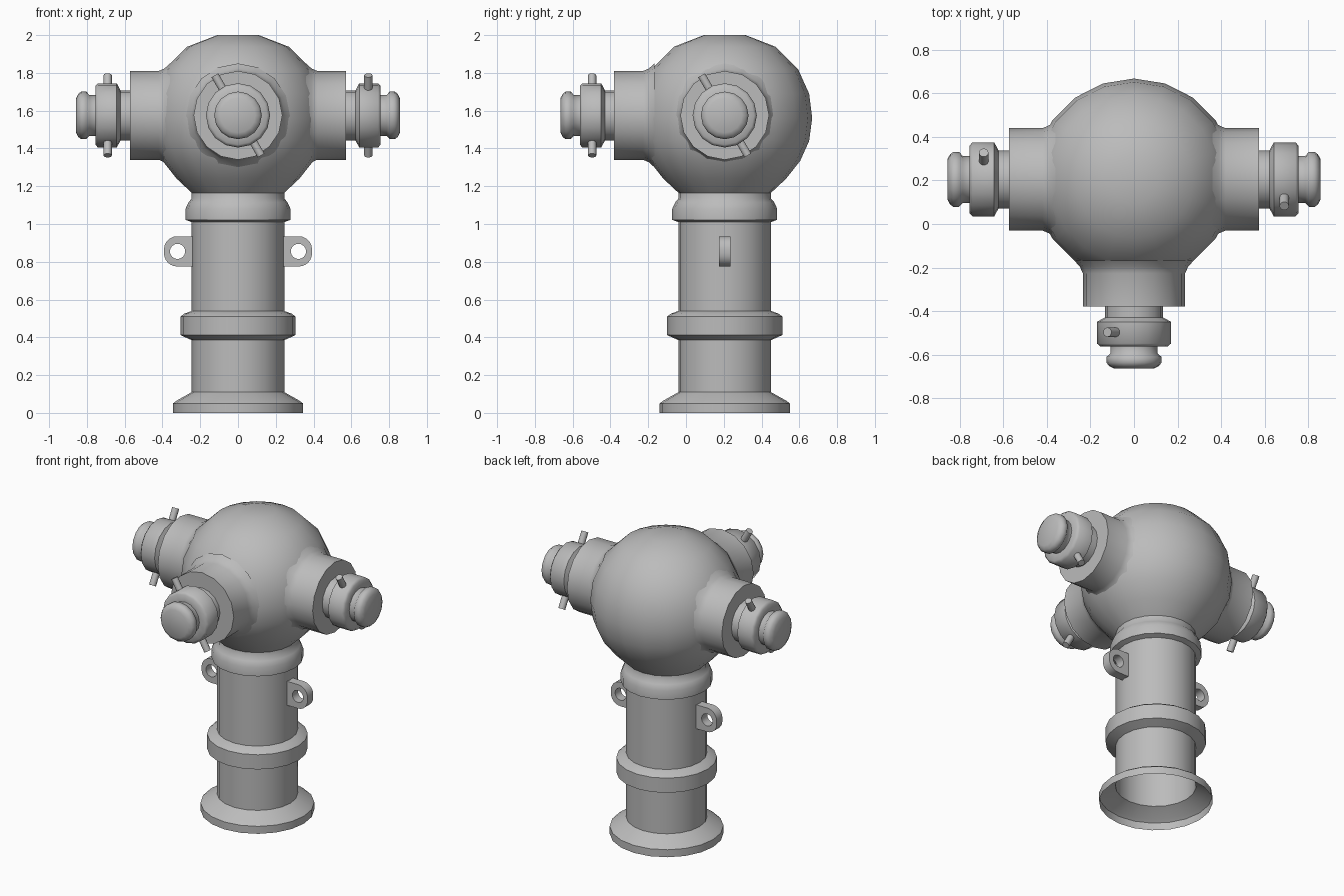
import bpy, bmesh, math
from mathutils import Matrix, Vector

cube = bpy.data.objects.get("Cube")
if cube:
    bpy.data.objects.remove(cube, do_unlink=True)

AXIS_Y = 0.205      # vertical axis of the body
PORT_Z = 1.575      # height of the port axes
UP = Vector((0, 0, 1))

metal = bpy.data.materials.new("grey metal")
metal.use_nodes = True
GREY = (0.5, 0.5, 0.5, 1)
metal.diffuse_color = GREY
metal.node_tree.nodes["Principled BSDF"].inputs["Base Color"].default_value = GREY


def smooth(obj):
    bpy.ops.object.select_all(action='DESELECT')
    obj.select_set(True)
    bpy.context.view_layer.objects.active = obj
    bpy.ops.object.shade_smooth_by_angle(angle=math.radians(50))


def finish(name, bm, matrix):
    bmesh.ops.remove_doubles(bm, verts=bm.verts, dist=0.0005)
    bmesh.ops.recalc_face_normals(bm, faces=bm.faces)
    mesh = bpy.data.meshes.new(name)
    bm.to_mesh(mesh)
    bm.free()
    mesh.materials.append(metal)
    obj = bpy.data.objects.new(name, mesh)
    bpy.context.collection.objects.link(obj)
    obj.matrix_world = matrix
    smooth(obj)
    return obj


def lathe(name, profile, sides, matrix):
    """Spin (radius, height) points around the local z axis."""
    bm = bmesh.new()
    verts = [bm.verts.new((r, 0, h)) for r, h in profile]
    edges = [bm.edges.new(pair) for pair in zip(verts, verts[1:])]
    bmesh.ops.spin(bm, geom=verts + edges, cent=(0, 0, 0), axis=UP,
                   angle=math.tau, steps=sides, use_merge=False)
    return finish(name, bm, matrix)


def rod(name, radius, length, direction, centre, frame):
    bm = bmesh.new()
    bmesh.ops.create_cone(bm, cap_ends=True, segments=10, radius1=radius,
                          radius2=radius, depth=length)
    turn = Vector(direction).to_track_quat('Z', 'Y').to_matrix().to_4x4()
    return finish(name, bm, frame @ Matrix.Translation(centre) @ turn)


body = Matrix.Translation((0, AXIS_Y, 0))

# Hollow column with flared foot and two raised bands
lathe("column", [(0.345, 0), (0.345, 0.05), (0.325, 0.065), (0.245, 0.11),
                 (0.245, 0.385), (0.305, 0.412), (0.305, 0.51), (0.285, 0.525),
                 (0.245, 0.54), (0.245, 1.01), (0.278, 1.022), (0.278, 1.08),
                 (0.262, 1.115), (0.245, 1.135), (0.245, 1.18)], 20, body)

# Rounded head with a flattened top
lathe("head", [(0.245, 1.165), (0.325, 1.24), (0.40, 1.335), (0.447, 1.44),
               (0.463, 1.56), (0.447, 1.69), (0.388, 1.82), (0.27, 1.938),
               (0.11, 2.0), (0, 2.0)], 20, body)

# Three ports, each with a neck, a cap and a cross pin
for side, outward, shift in (("left", (1, 0, 0), 0), ("right", (-1, 0, 0), 0),
                             ("front", (0, -1, 0), 0.012)):
    out = Vector(outward)
    frame = Matrix((UP.cross(out), UP, out)).transposed().to_4x4()
    frame.translation = Vector((0, AXIS_Y, PORT_Z)) + out * shift
    lathe(side + "_port", [(0.275, 0.36), (0.248, 0.39), (0.235, 0.42),
                           (0.235, 0.573), (0, 0.573)], 16, frame)
    lathe(side + "_cap", [(0.133, 0.56), (0.133, 0.622), (0.17, 0.642),
                          (0.17, 0.742), (0.155, 0.755), (0.108, 0.755),
                          (0.108, 0.787), (0.126, 0.803), (0.126, 0.83),
                          (0.115, 0.845), (0.092, 0.857), (0, 0.857)], 16, frame)
    rod(side + "_pin", 0.022, 0.49, (-0.5, 0.866, 0), (0, 0, 0.69), frame)

# Pierced lugs on both sides of the column
LUG_Z, HOLE_X, HALF, ROUND = 0.855, 0.32, 0.08, 0.07


def arc(cx, cz, radius, start, end, steps):
    angles = [math.radians(start + (end - start) * i / steps) for i in range(steps + 1)]
    return [(cx + radius * math.cos(a), cz + radius * math.sin(a)) for a in angles]


def lug(name, sign):
    edge, corner = 0.392 - ROUND, HALF - ROUND
    outline = ([(0.22, -HALF)] + arc(edge, -corner, ROUND, -90, 0, 6)
               + arc(edge, corner, ROUND, 0, 90, 6) + [(0.22, HALF)])
    hole = arc(HOLE_X, 0, 0.04, 0, 345, 23)
    curve = bpy.data.curves.new(name, 'CURVE')
    curve.dimensions = '2D'
    curve.fill_mode = 'BOTH'
    curve.extrude = 0.03
    for points in (outline, hole):
        spline = curve.splines.new('POLY')
        spline.points.add(len(points) - 1)
        for point, (x, z) in zip(spline.points, points):
            point.co = (sign * x, z, 0, 1)
        spline.use_cyclic_u = True
    curve.materials.append(metal)
    obj = bpy.data.objects.new(name, curve)
    bpy.context.collection.objects.link(obj)
    obj.location = (0, AXIS_Y, LUG_Z)
    obj.rotation_euler.x = math.pi / 2
    bpy.ops.object.select_all(action='DESELECT')
    obj.select_set(True)
    bpy.context.view_layer.objects.active = obj
    bpy.ops.object.convert(target='MESH')
    smooth(bpy.context.view_layer.objects.active)


lug("left_lug", 1)
lug("right_lug", -1)
